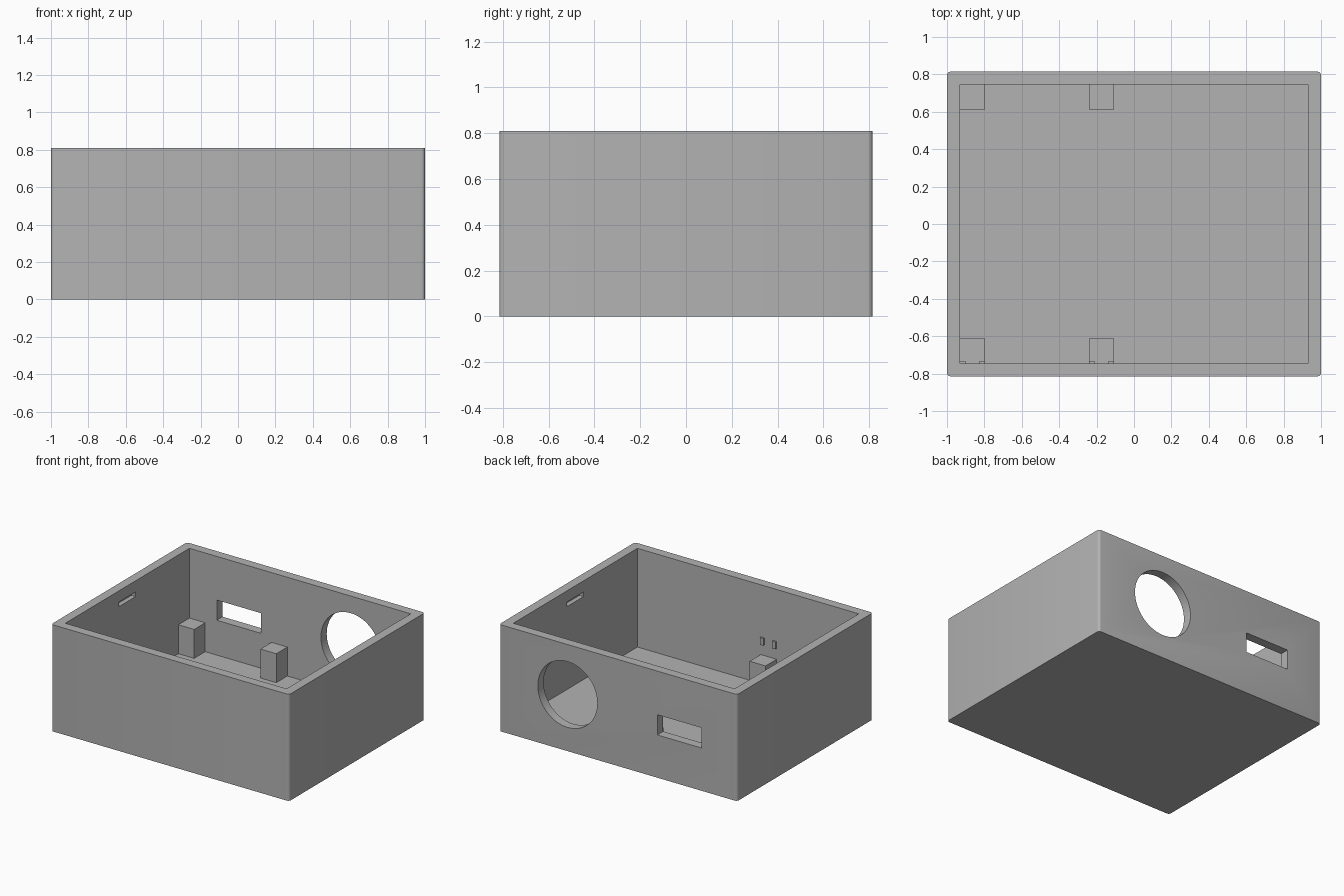
import bpy, bmesh, math
from mathutils import Matrix

if "Cube" in bpy.data.objects:
    bpy.data.objects.remove(bpy.data.objects["Cube"], do_unlink=True)

grey = bpy.data.materials.new("plain grey")
grey.use_nodes = True
COLOUR = (0.45, 0.45, 0.45, 1)
grey.diffuse_color = COLOUR
grey.node_tree.nodes["Principled BSDF"].inputs["Base Color"].default_value = COLOUR


def add_object(name, bm):
    mesh = bpy.data.meshes.new(name)
    bm.to_mesh(mesh)
    bm.free()
    mesh.materials.append(grey)
    obj = bpy.data.objects.new(name, mesh)
    bpy.context.scene.collection.objects.link(obj)
    return obj


def box(name, x, y, z, bevel=0):
    """Box from (min, max) ranges, with optional rounded upright edges."""
    bm = bmesh.new()
    bmesh.ops.create_cube(bm, size=1)
    for v in bm.verts:
        v.co = [r[0] if c < 0 else r[1] for c, r in zip(v.co, (x, y, z))]
    if bevel:
        upright = [e for e in bm.edges
                   if abs(e.verts[0].co.z - e.verts[1].co.z) > 0.1]
        bmesh.ops.bevel(bm, geom=upright, offset=bevel, segments=4,
                        profile=0.5, affect='EDGES')
    return add_object(name, bm)


def cut(target, cutter):
    mod = target.modifiers.new(cutter.name, 'BOOLEAN')
    mod.operation = 'DIFFERENCE'
    mod.solver = 'EXACT'
    mod.object = cutter
    cutter.hide_render = True
    cutter.hide_set(True)


W, D, H = 1.0, 0.815, 0.81      # outer half width, half depth, height
IW, ID, FLOOR = 0.93, 0.745, 0.06

# Open-topped case
case = box("case", (-W, W), (-D, D), (0, H), bevel=0.02)
cutters = [box("cavity_cutter", (-IW, IW), (-ID, ID), (FLOOR, 1))]

# Round and rectangular openings in the back wall
bm = bmesh.new()
bmesh.ops.create_cone(bm, cap_ends=True, segments=64, radius1=0.25, radius2=0.25,
                      depth=0.3, matrix=Matrix.Translation((0.425, 0.78, 0.43))
                      @ Matrix.Rotation(math.pi / 2, 4, 'X'))
cutters.append(add_object("round_opening_cutter", bm))
cutters.append(box("port_opening_cutter", (-0.70, -0.33), (0.65, 0.95), (0.325, 0.478)))

# Shallow lid slots inside both side walls
for side, name in ((-1, "right"), (1, "left")):
    xs = sorted((side * (IW - 0.03), side * (IW + 0.035)))
    cutters.append(box(name + "_slot_cutter", xs, (-0.10, 0.10), (0.69, 0.725)))

for c in cutters:
    cut(case, c)

# Apply the cuts and drop the cutters
bpy.context.view_layer.update()
cut_mesh = bpy.data.meshes.new_from_object(
    case.evaluated_get(bpy.context.evaluated_depsgraph_get()))
case.modifiers.clear()
case.data = cut_mesh
for c in cutters:
    bpy.data.objects.remove(c, do_unlink=True)

# Support posts along front and back walls, with small clips above the front ones
for col, x in (("outer", -0.93), ("inner", -0.24)):
    xs = (x, x + 0.133)
    box(col + "_back_post", xs, (ID - 0.133, ID), (FLOOR, 0.28))
    box(col + "_front_post", xs, (-ID, 0.133 - ID), (FLOOR, 0.28))
    for i, x0 in enumerate((x, x + 0.103)):
        box(f"{col}_clip_{i + 1}", (x0, x0 + 0.03), (-ID, 0.012 - ID), (0.36, 0.415))

# Smooth the round parts only
bpy.ops.object.select_all(action='DESELECT')
case.select_set(True)
bpy.context.view_layer.objects.active = case
bpy.ops.object.shade_smooth_by_angle(angle=math.radians(30))
